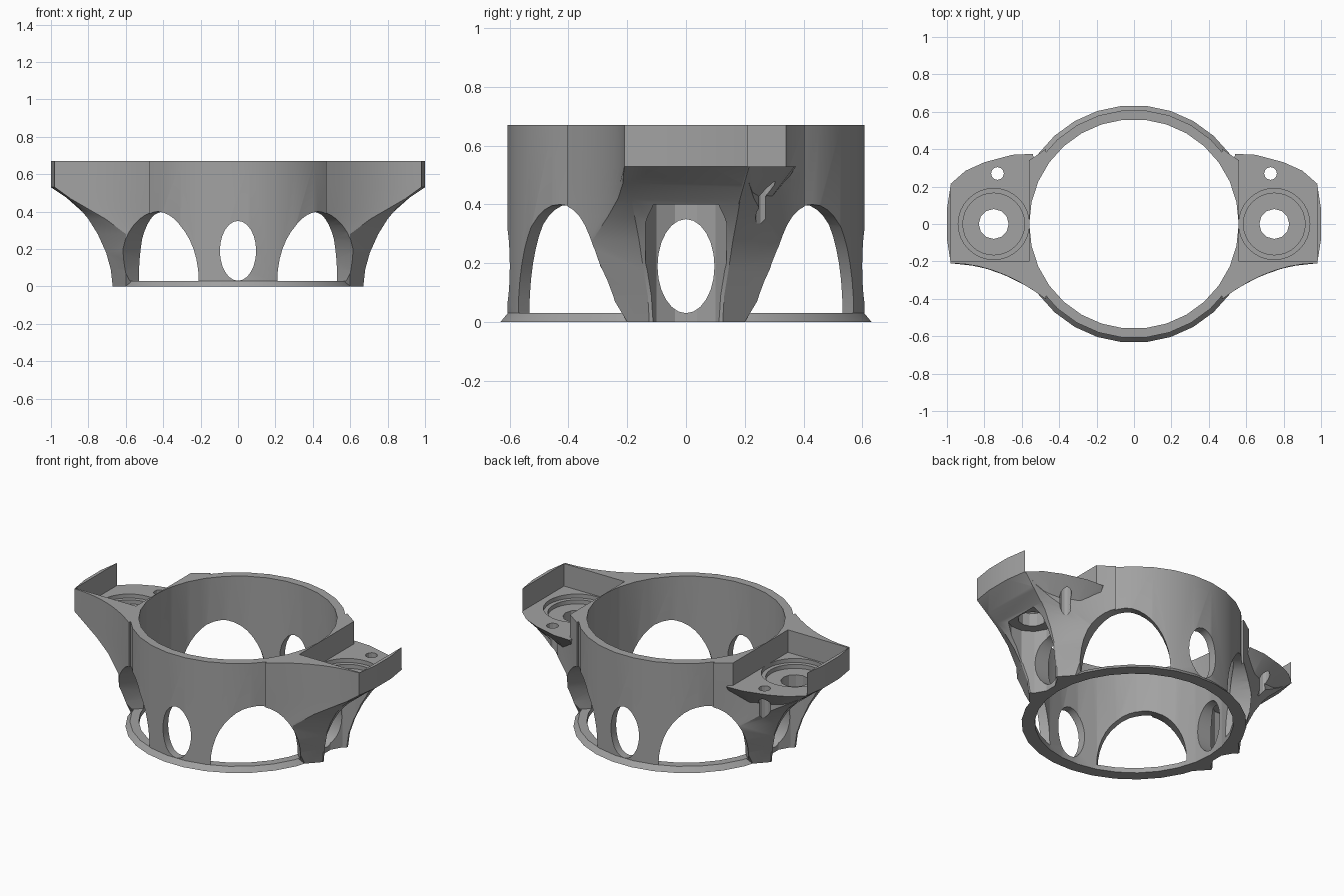
import bpy, bmesh, math
from mathutils import Vector, Matrix

cube = bpy.data.objects.get("Cube")
if cube:
    bpy.data.objects.remove(cube, do_unlink=True)

mat = bpy.data.materials.new("plain grey")
mat.use_nodes = True
grey = (0.36, 0.36, 0.36, 1)
mat.diffuse_color = grey
mat.node_tree.nodes["Principled BSDF"].inputs["Base Color"].default_value = grey

TOP, SHELF, RIM, SIDES = 0.67, 0.53, 0.03, 30
R_OUT, R_IN, R_FLANGE = 0.61, 0.56, 0.635


def loft(name, rings):
    """Closed solid through rings of equal point count."""
    bm = bmesh.new()
    loops = [[bm.verts.new(p) for p in ring] for ring in rings]
    n = len(loops[0])
    for a, b in zip(loops, loops[1:]):
        for i in range(n):
            j = (i + 1) % n
            bm.faces.new((a[i], a[j], b[j], b[i]))
    caps = [bm.faces.new(loops[0]), bm.faces.new(loops[-1])]
    bmesh.ops.triangulate(bm, faces=caps)
    bmesh.ops.recalc_face_normals(bm, faces=bm.faces)
    mesh = bpy.data.meshes.new(name)
    bm.to_mesh(mesh)
    bm.free()
    mesh.materials.append(mat)
    obj = bpy.data.objects.new(name, mesh)
    bpy.context.collection.objects.link(obj)
    return obj


def circle(r, z, sides, x=0, y=0, phase=0.0):
    angles = [2 * math.pi * (i + phase) / sides for i in range(sides)]
    return [(x + r * math.cos(a), y + r * math.sin(a), z) for a in angles]


def drum(name, r, z0, z1, sides, x=0, y=0, phase=0.0, r_top=None):
    return loft(name, [circle(r, z0, sides, x, y, phase),
                       circle(r_top or r, z1, sides, x, y, phase)])


def tunnel(name, outline, angle, start, end):
    """Extrude a (sideways, height) outline outward along a heading."""
    turn = Matrix.Rotation(angle, 3, 'Z')
    return loft(name, [[turn @ Vector((d, u, z)) for u, z in outline]
                       for d in (start, end)])


def combine(body, part, operation):
    mod = body.modifiers.new("join", 'BOOLEAN')
    mod.operation, mod.solver, mod.object = operation, 'EXACT', part
    bpy.context.view_layer.objects.active = body
    bpy.ops.object.modifier_apply(modifier=mod.name)
    bpy.data.objects.remove(part, do_unlink=True)


def flare(x):
    """Half width of a wing, widening toward the ring."""
    return 0.21 + 0.15 * ((0.98 - x) / 0.45) ** 2


def wing_section(side, z, tip_x, tip_y):
    reach = min(0.98, max(0.60, 0.57 + (z - 0.28) * 1.72))
    limit = 0.2 + 0.6 * z if z < 0.28 else 1
    half = []
    for i in range(8):
        x = 0.47 + (reach - 0.47) * i / 7
        half.append((x, min(flare(x), limit)))
    half.append((tip_x, tip_y))
    full = [(x, -y) for x, y in half] + half[::-1]
    return [(side * x, y, z) for x, y in full]


# Ring wall and flared foot flange
body = drum("ring_bracket", R_OUT, 0, TOP, SIDES)
combine(body, drum("flange", R_FLANGE, 0, RIM, SIDES, r_top=R_OUT), 'UNION')

# Wings: height, tip distance, tip half width
wing_profile = [(0, 0.67, 0.125), (0.09, 0.68, 0.13), (0.18, 0.705, 0.145),
                (0.28, 0.75, 0.16), (0.36, 0.80, 0.175), (0.42, 0.85, 0.185),
                (0.47, 0.91, 0.19), (SHELF, 1.0, 0.08), (TOP, 1.0, 0.08)]
ledge_edge = [(0.98, 0.215), (0.9, 0.285), (0.8, 0.33), (0.65, 0.37), (0.54, 0.375)]
ledge_root = [(0.8, 0.17), (0.75, 0.19), (0.7, 0.22), (0.64, 0.25), (0.54, 0.27)]
wings = []
for side in (1, -1):
    wing = loft("wing", [wing_section(side, *row) for row in wing_profile])
    combine(body, wing, 'UNION')
    # Tray pocket, open toward the back
    pocket = [(0.562, -0.2), (0.98, -0.2), (0.98, 0.7), (0.562, 0.7)]
    combine(body, loft("pocket", [[(side * x, y, z) for x, y in pocket]
                                  for z in (SHELF, 1)]), 'DIFFERENCE')
    # Curved rear ledge with sloping underside
    rings = []
    for outline, z in ((ledge_root, 0.37), (ledge_edge, SHELF)):
        points = [(0.9 if z == SHELF else 0.7, 0)] + outline + [(0.5, 0)]
        rings.append([(side * x, y, z) for x, y in points])
    combine(body, loft("rear_ledge", rings), 'UNION')

# Central bore
combine(body, drum("bore", R_IN, -1, 1, SIDES), 'DIFFERENCE')

# Diagonal arches and oval windows
arch = [(0.255 * math.cos(math.pi * i / 20), RIM + 0.37 * math.sin(math.pi * i / 20))
        for i in range(21)]
oval = [(0.097 * math.cos(math.pi * i / 12), 0.19 + 0.16 * math.sin(math.pi * i / 12))
        for i in range(24)]
for quarter in range(4):
    heading = quarter * math.pi / 2
    combine(body, tunnel("arch", arch, heading + math.pi / 4, 0.2, 1.2), 'DIFFERENCE')
    combine(body, tunnel("window", oval, heading, 0.3, 1.2), 'DIFFERENCE')

# Stepped seats, shaft holes, screw holes and the scoops beneath
for side in (1, -1):
    x = side * 0.75
    for radius, low, high, sides in ((0.19, 0.505, 0.6, 32), (0.165, 0.48, 0.6, 32),
                                     (0.08, 0.3, 0.6, 12)):
        combine(body, drum("seat", radius, low, high, sides, x), 'DIFFERENCE')
    combine(body, drum("scoop", 0.142, -0.1, 0.40, 12, x, phase=0.5), 'DIFFERENCE')
    combine(body, drum("screw_hole", 0.034, 0.2, 0.6, 12, side * 0.73, 0.27), 'DIFFERENCE')

bpy.ops.object.select_all(action='DESELECT')
body.select_set(True)
bpy.context.view_layer.objects.active = body
bpy.ops.object.shade_smooth_by_angle(angle=math.radians(25))
